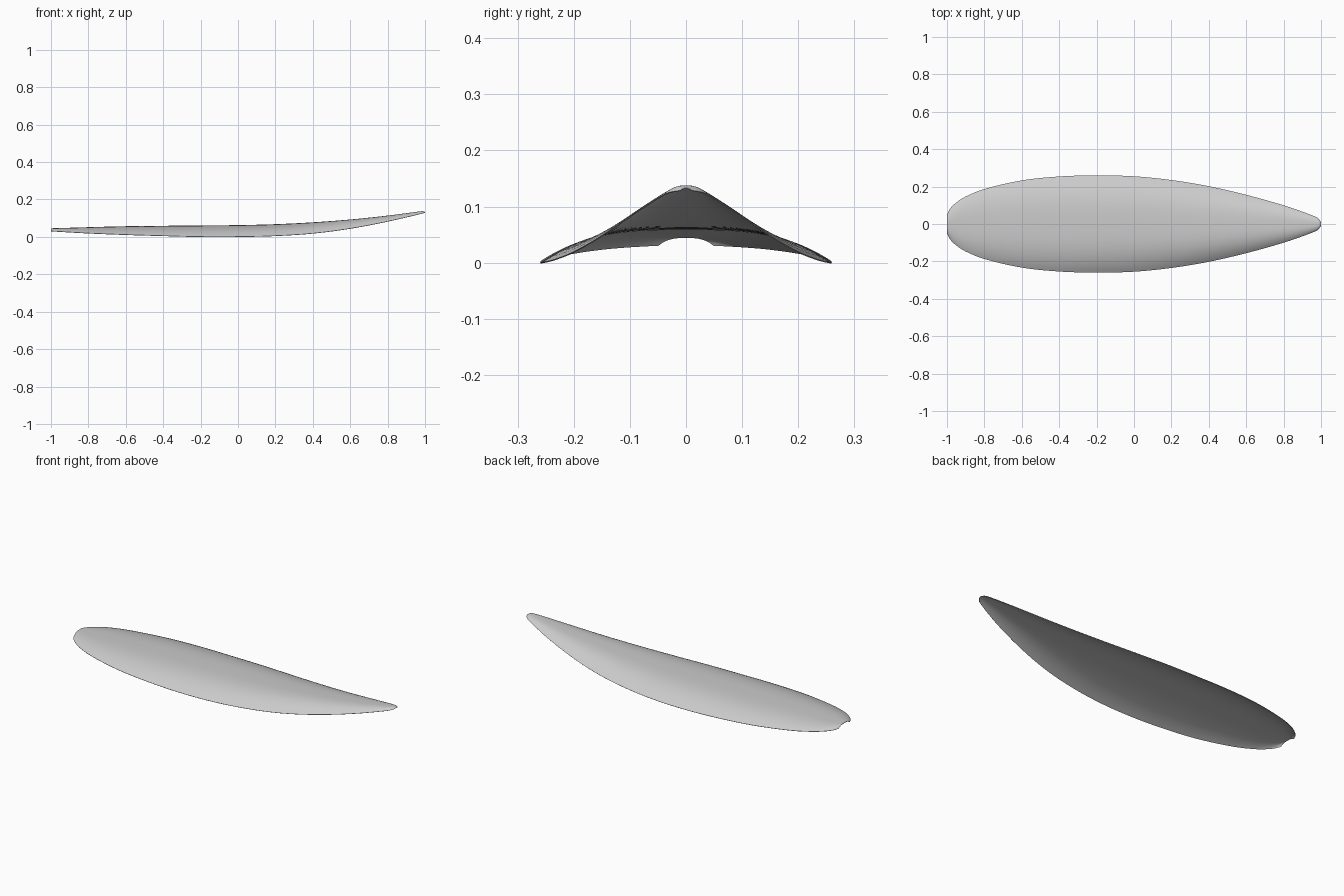
import bpy
import bmesh

old = bpy.data.objects.get("Cube")
if old:
    bpy.data.objects.remove(old, do_unlink=True)

# Profiles along the length: (x, value)
HALF_WIDTH = [(-1, .05), (-.985, .08), (-.95, .115), (-.9, .147), (-.8, .187),
              (-.6, .233), (-.4, .254), (-.2, .26), (0, .255), (.2, .235),
              (.4, .202), (.6, .156), (.8, .1), (.9, .066), (.96, .043),
              (.985, .03), (1, .01)]
RIDGE = [(-1, .046), (-.6, .057), (-.2, .061), (0, .063), (.2, .068),
         (.4, .078), (.6, .093), (.8, .114), (.97, .136), (.988, .1375), (1, .133)]
RIM = [(-1, .031), (-.8, .02), (-.6, .012), (-.4, .006), (-.2, .001), (0, .001),
       (.2, .006), (.4, .019), (.6, .045), (.8, .083), (1, .129)]


def smooth_value(points, x):
    """Cubic interpolation through the profile points."""
    n = len(points)

    def slope(i):
        a, b = points[max(i - 1, 0)], points[min(i + 1, n - 1)]
        return (b[1] - a[1]) / (b[0] - a[0])

    i = 0
    while i < n - 2 and x > points[i + 1][0]:
        i += 1
    (x0, v0), (x1, v1) = points[i], points[i + 1]
    h = x1 - x0
    t = (x - x0) / h
    return ((1 + 2 * t) * (1 - t) ** 2 * v0 + t * (1 - t) ** 2 * h * slope(i)
            + t * t * (3 - 2 * t) * v1 + t * t * (t - 1) * h * slope(i + 1))


# Stations along the length, closer together at both ends
LENGTH_STEPS, HALF_STEPS = 96, 16
stations = []
for i in range(LENGTH_STEPS + 1):
    s = 2 * i / LENGTH_STEPS - 1
    stations.append(1.5 * s - .5 * s ** 3)

# Arched shell: each cross-section drops from the ridge to the rim
bm = bmesh.new()
rows = []
for x in stations:
    width, ridge, rim = (smooth_value(p, x) for p in (HALF_WIDTH, RIDGE, RIM))
    row = []
    for j in range(-HALF_STEPS, HALF_STEPS + 1):
        u = j / HALF_STEPS
        row.append(bm.verts.new((x, width * u, ridge - (ridge - rim) * abs(u) ** 3)))
    rows.append(row)
for a, b in zip(rows, rows[1:]):
    for j in range(len(a) - 1):
        bm.faces.new((a[j], b[j], b[j + 1], a[j + 1]))

mesh = bpy.data.meshes.new("curved_shell")
bm.to_mesh(mesh)
bm.free()
shell = bpy.data.objects.new("curved_shell", mesh)
bpy.context.collection.objects.link(shell)

# Light grey material
grey = bpy.data.materials.new("light_grey")
grey.use_nodes = True
color = (.6, .6, .6, 1)
grey.diffuse_color = color
grey.node_tree.nodes["Principled BSDF"].inputs["Base Color"].default_value = color
mesh.materials.append(grey)

# Thin wall and smooth shading
wall = shell.modifiers.new("thin_wall", "SOLIDIFY")
wall.thickness = .002
wall.offset = -1
bpy.context.view_layer.objects.active = shell
shell.select_set(True)
bpy.ops.object.modifier_apply(modifier=wall.name)
bpy.ops.object.shade_smooth_by_angle()
